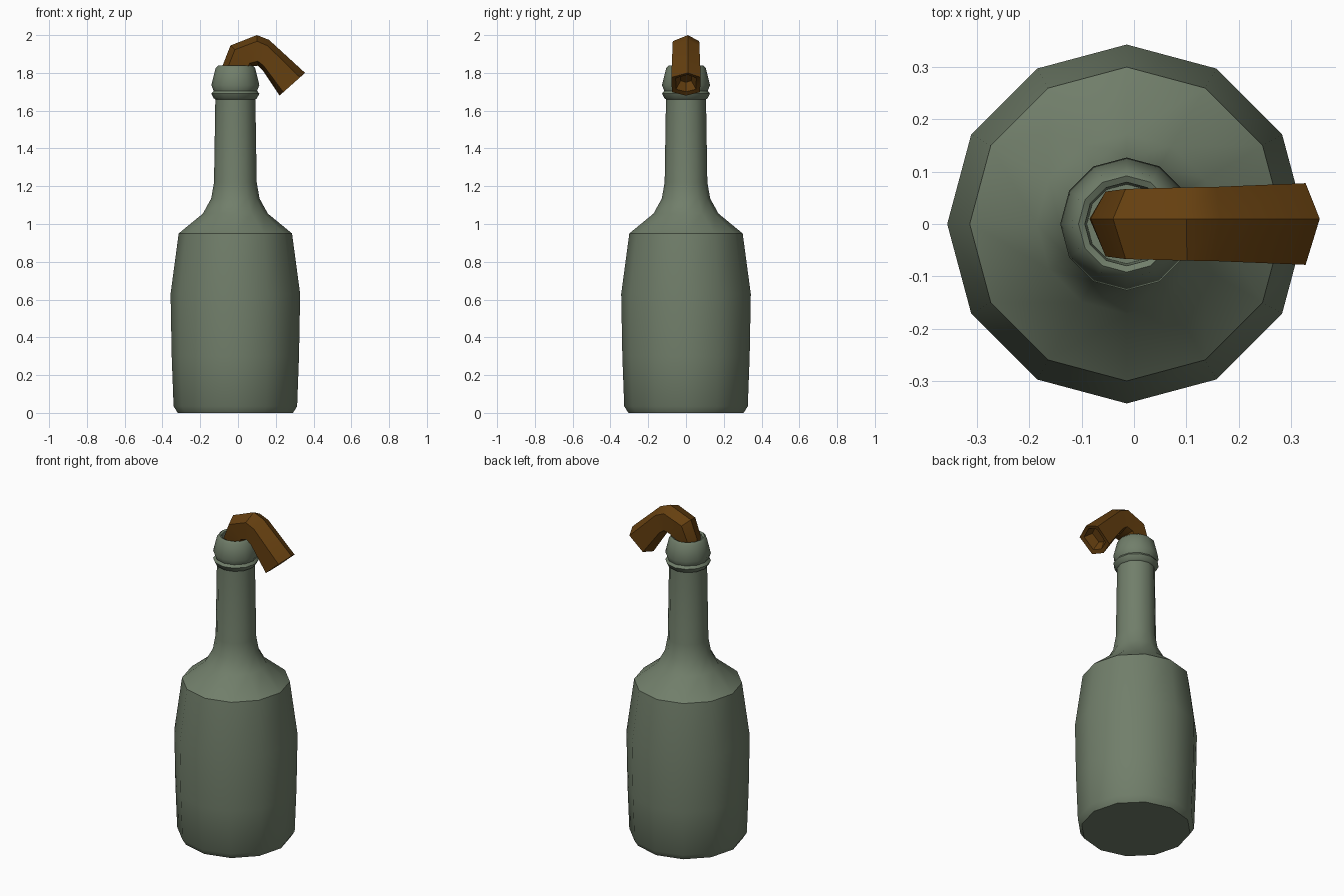
import bpy, bmesh, math

if "Cube" in bpy.data.objects:
    bpy.data.objects.remove(bpy.data.objects["Cube"])

def material(name, rgb):
    m = bpy.data.materials.new(name)
    m.diffuse_color = (*rgb, 1)
    m.use_nodes = True
    m.node_tree.nodes["Principled BSDF"].inputs["Base Color"].default_value = m.diffuse_color
    return m

def loft(name, rings, mat, angle):
    """Skin a list of vertex rings and cap both ends."""
    bm = bmesh.new()
    rows = [[bm.verts.new(p) for p in ring] for ring in rings]
    n = len(rows[0])
    for a, b in zip(rows, rows[1:]):
        for i in range(n):
            j = (i + 1) % n
            bm.faces.new((a[i], a[j], b[j], b[i]))
    bm.faces.new(rows[0][::-1])
    bm.faces.new(rows[-1])
    bmesh.ops.recalc_face_normals(bm, faces=bm.faces)
    me = bpy.data.meshes.new(name)
    bm.to_mesh(me)
    bm.free()
    me.materials.append(mat)
    ob = bpy.data.objects.new(name, me)
    bpy.context.collection.objects.link(ob)
    bpy.ops.object.select_all(action='DESELECT')
    ob.select_set(True)
    bpy.context.view_layer.objects.active = ob
    bpy.ops.object.shade_smooth_by_angle(angle=math.radians(angle))
    return ob

glass = material("green_glass", (0.165, 0.21, 0.145))
cloth = material("brown_cloth", (0.13, 0.05, 0.005))

# Bottle: twelve-sided lathe, with rolled collar and recessed mouth
CX = -0.014
profile = [(0.305, 0), (0.327, 0.035), (0.337, 0.3), (0.343, 0.63), (0.30, 0.95),
           (0.172, 1.055), (0.128, 1.135), (0.113, 1.22), (0.106, 1.66),
           (0.114, 1.665), (0.127, 1.69), (0.115, 1.705), (0.127, 1.735),
           (0.105, 1.825), (0.092, 1.838), (0.080, 1.832), (0.076, 1.76)]
bottle_rings = [[(CX + r * math.cos(k * math.pi / 6), r * math.sin(k * math.pi / 6), z)
                 for k in range(12)] for r, z in profile]
loft("bottle", bottle_rings, glass, 40)

# Rag: six-sided strip bent over the lip; each section is outer ridge, inner ridge, half width
def section(ox, oz, ix, iz, w):
    def at(t, y):
        return (ox + (ix - ox) * t, y, oz + (iz - oz) * t)
    return [at(0, 0.01), at(0.2, w), at(0.85, w * 0.95),
            at(1, 0), at(0.85, -w * 0.95), at(0.2, -w)]

rag_sections = [(-0.085, 1.78, 0.055, 1.77, 0.055),
                (-0.083, 1.835, 0.06, 1.80, 0.062),
                (-0.04, 1.945, 0.08, 1.835, 0.067),
                (0.10, 2.0, 0.106, 1.838, 0.07),
                (0.164, 1.975, 0.13, 1.815, 0.071),
                (0.355, 1.80, 0.22, 1.68, 0.078),
                # hollow end
                (0.335, 1.79, 0.235, 1.70, 0.055),
                (0.29, 1.81, 0.22, 1.75, 0.03)]
loft("rag", [section(*s) for s in rag_sections], cloth, 40)
